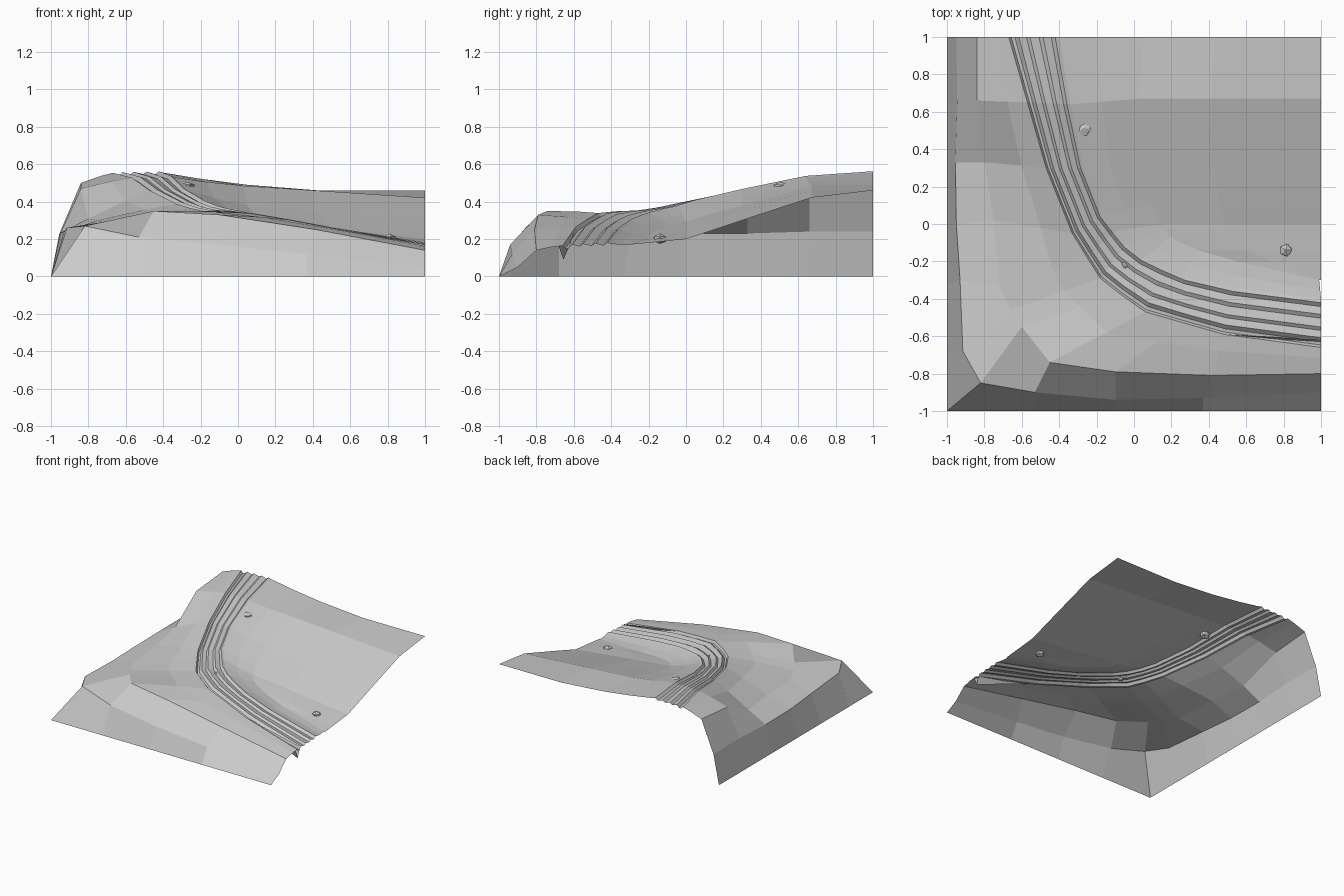
import bpy, bmesh, random
from mathutils import Vector

if "Cube" in bpy.data.objects:
    bpy.data.objects.remove(bpy.data.objects["Cube"])

random.seed(4)

# Eleven stations follow the bend from the back edge (y=1) to the right edge (x=1)
base = [(-1, 1), (-1, .65), (-1, .33), (-1, 0), (-1, -.33), (-1, -.68), (-1, -1),
        (-.53, -1), (-.1, -1), (.37, -1), (1, -1)]
mid = [(-.95, 1, .24), (-.945, .66, .24), (-.955, .33, .23), (-.95, 0, .23),
       (-.93, -.3, .24), (-.915, -.68, .26), (-.82, -.85, .27), (-.53, -.9, .21),
       (-.1, -.94, .17), (.37, -.93, .12), (1, -.9, .05)]
crest = [(-.84, 1, .5), (-.84, .66, .47), (-.8, .33, .31), (-.75, .02, .3),
         (-.72, -.33, .29), (-.66, -.46, .295), (-.6, -.55, .31), (-.45, -.74, .35),
         (-.1, -.79, .33), (.42, -.81, .25), (1, -.8, .14)]
outer = [(-.67, 1, .55), (-.57, .65, .525), (-.47, .3, .455), (-.33, -.05, .385),
         (-.25, -.18, .36), (-.18, -.29, .345), (-.08, -.37, .345), (.06, -.47, .335),
         (.27, -.53, .30), (.48, -.59, .26), (1, -.66, .16)]
inner = [(-.4, 1, .555), (-.34, .64, .53), (-.27, .3, .46), (-.17, .05, .40),
         (-.1, -.04, .37), (-.04, -.11, .355), (.05, -.18, .335), (.16, -.23, .315),
         (.27, -.28, .295), (.53, -.34, .25), (1, -.4, .175)]
foot = [(.05, 1, .49), (.03, .67, .485), (.05, .3, .38), (.09, .1, .325),
        (.14, 0, .295), (.16, -.03, .29), (.2, -.07, .28), (.25, -.1, .27),
        (.34, -.14, .255), (.55, -.2, .22), (.99, -.3, .172)]
# Height along the right edge of the inner field
far_profile = [(-.3, .17), (0, .2), (.66, .42), (1, .46)]
# Worn ruts and kerbs across the road: position, height offset
ruts = [(0, .004), (.05, -.014), (.12, -.012), (.2, .007), (.35, -.005), (.42, .007),
        (.6, -.005), (.68, .007), (.84, -.008), (.92, .008), (1, 0)]


def far_height(y):
    for (a, za), (b, zb) in zip(far_profile, far_profile[1:]):
        if y <= b:
            return za + (zb - za) * (y - a) / (b - a)
    return far_profile[-1][1]


def finish(name, bm):
    mesh = bpy.data.meshes.new(name)
    bm.to_mesh(mesh)
    bm.free()
    obj = bpy.data.objects.new(name, mesh)
    bpy.context.collection.objects.link(obj)
    return obj


def loft(name, rows):
    bm = bmesh.new()
    grid = [[bm.verts.new(p) for p in row] for row in rows]
    for r, s in zip(grid, grid[1:]):
        for k in range(len(r) - 1):
            bm.faces.new((r[k], s[k], s[k + 1], r[k + 1]))
    bmesh.ops.remove_doubles(bm, verts=bm.verts, dist=.0005)
    return finish(name, bm)


bank, road, field = [], [], []
for i in range(len(base)):
    c, o, n, f = (Vector(t[i]) for t in (crest, outer, inner, foot))
    # Outer bank: steep foot, crest and shoulder up to the road
    shoulder = c.lerp(o, .6) + Vector((0, 0, .006))
    bank.append([Vector((*base[i], 0)), Vector(mid[i]), c, shoulder, o + Vector((0, 0, .004))])
    # Road with ruts
    road.append([o.lerp(n, u) + Vector((0, 0, h)) for u, h in ruts])
    # Inner field sloping down to the right edge
    slope = n.lerp(f, .45) + Vector((0, 0, -.004))
    end = Vector((1, f.y, far_height(f.y)))
    knee = f.lerp(end, .4)
    if i == 0:
        knee.z = .46
    field.append([n, slope, f, knee, end])

loft("outer_bank", bank)
loft("curved_road", road)
loft("inner_field", field)

# Small kerb fin hanging below the road at the right end
bm = bmesh.new()
bm.faces.new([bm.verts.new(p) for p in
              ((.48, -.59, .262), (1, -.655, .09), (1, -.62, .17))])
bm.faces.new([bm.verts.new(p) for p in
              ((.48, -.59, .262), (1, -.68, .16), (1, -.655, .09))])
finish("kerb_fin", bm)


# Scattered faceted rocks
def rock(name, pos, r):
    bm = bmesh.new()
    bmesh.ops.create_icosphere(bm, subdivisions=1, radius=r)
    for v in bm.verts:
        v.co *= random.uniform(.88, 1.08)
        v.co.z *= .75
    finish(name, bm).location = pos


rock("rock_large", (-.27, .51, .475), .045)
rock("rock_medium", (.81, -.14, .2), .038)
rock("rock_small", (-.05, -.22, .335), .022)
